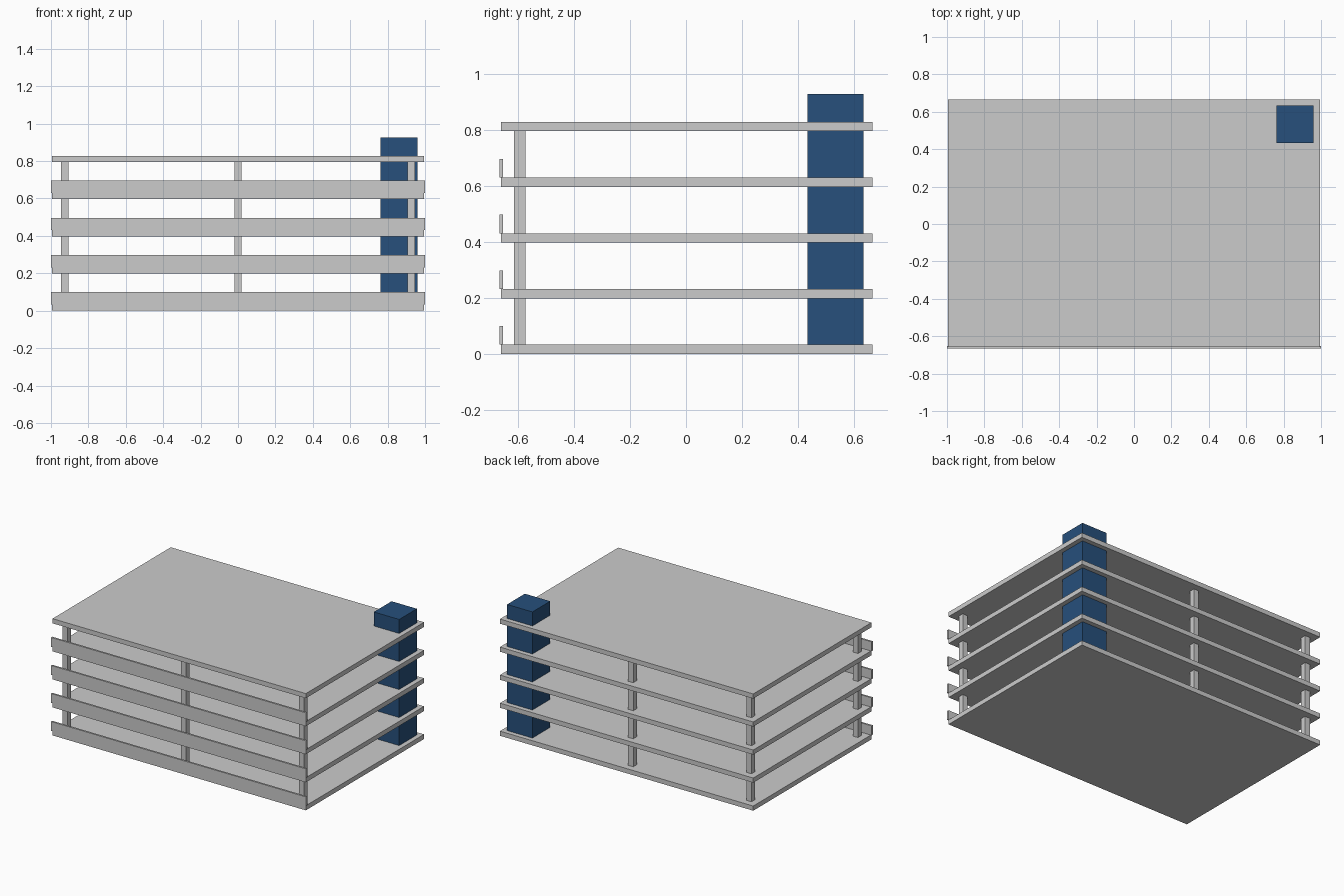
import bpy

if "Cube" in bpy.data.objects:
    bpy.data.objects.remove(bpy.data.objects["Cube"])

S = 2 / 30.2      # metres to model units (parapet is the longest part)
DY = 0.05         # shift that centres the overall depth
FLOOR = 3.0
SLAB = 0.5


def box(name, x, y, z):
    """Axis-aligned box from (min, max) ranges given in metres."""
    bpy.ops.mesh.primitive_cube_add(
        size=1,
        location=(sum(x) / 2 * S, (sum(y) / 2 + DY) * S, sum(z) / 2 * S))
    ob = bpy.context.object
    ob.name = name
    ob.scale = [(r[1] - r[0]) * S for r in (x, y, z)]
    bpy.ops.object.transform_apply(location=False, rotation=False, scale=True)
    return ob


# Deck slabs
for i in range(5):
    box(f"deck_slab_{i}", (-15, 15), (-10, 10), (i * FLOOR, i * FLOOR + SLAB))

# Front parapets and columns on each storey
for i in range(4):
    base = i * FLOOR + SLAB
    box(f"front_parapet_{i}", (-15.1, 15.1), (-10.1, -9.9), (base, base + 1))
    for cx in (-14, 0, 14):
        for cy in (-9, 9):
            if cx == 14 and cy == 9:
                continue  # the stair tower stands here
            side = "front" if cy < 0 else "back"
            box(f"{side}_column_{i}", (cx - 0.3, cx + 0.3),
                (cy - 0.3, cy + 0.3), (base, base + FLOOR - SLAB))

# Stair tower, rooted inside the ground slab
tower = box("stair_tower", (11.5, 14.5), (6.5, 9.5), (0.1, 14))
blue = bpy.data.materials.new("tower_blue")
blue.diffuse_color = (0.02, 0.08, 0.2, 1)
blue.use_nodes = True
blue.node_tree.nodes["Principled BSDF"].inputs["Base Color"].default_value = blue.diffuse_color
tower.data.materials.append(blue)
